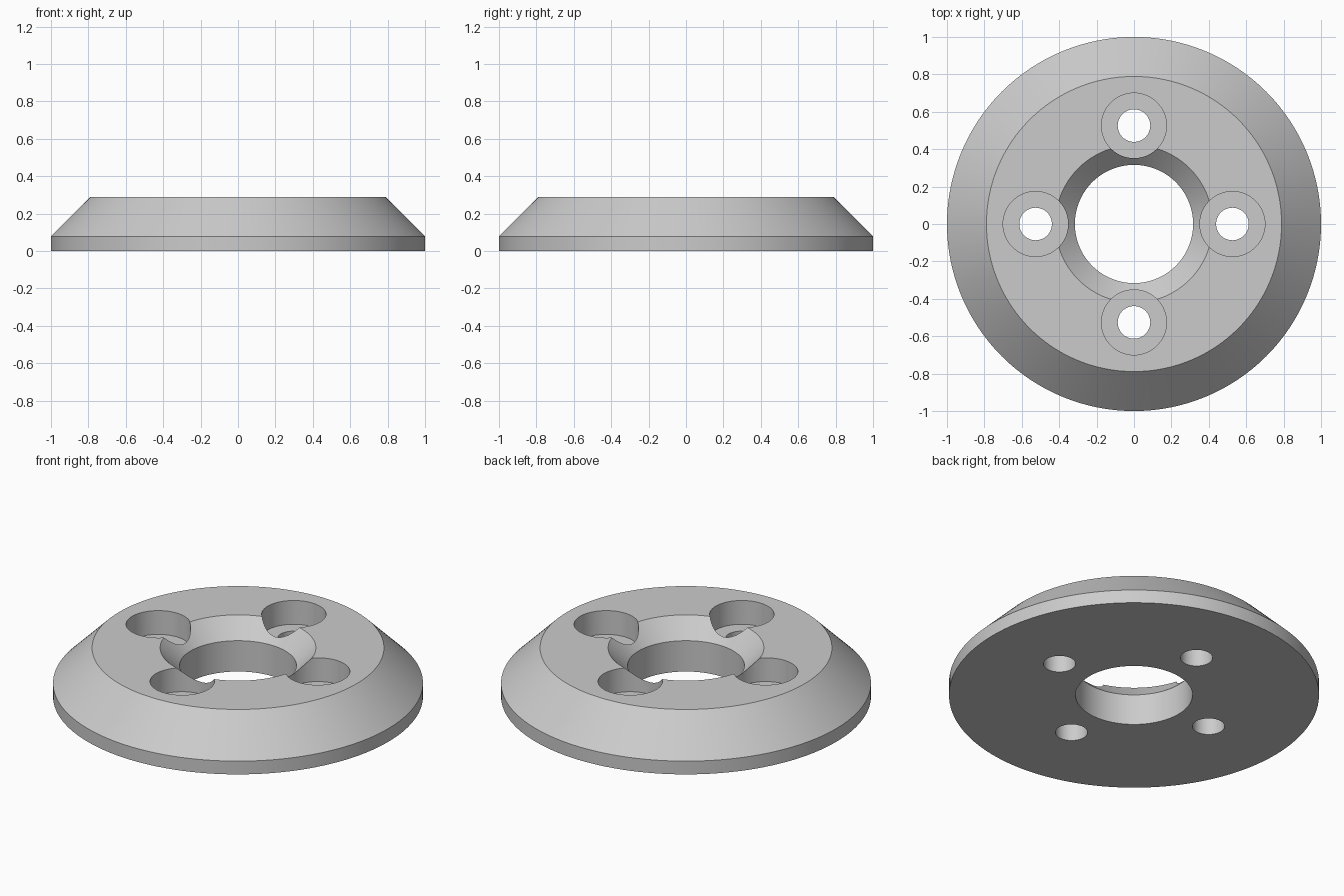
import bpy, bmesh, math
from mathutils import Matrix

cube = bpy.data.objects.get("Cube")
if cube:
    bpy.data.objects.remove(cube, do_unlink=True)

# Plain grey material
GREY = (0.6, 0.6, 0.6, 1.0)
grey = bpy.data.materials.new("grey metal")
grey.use_nodes = True
grey.diffuse_color = GREY
grey.node_tree.nodes["Principled BSDF"].inputs["Base Color"].default_value = GREY


def lathe(name, profile, segments, location=(0, 0, 0)):
    """Revolve a closed (radius, height) profile around z."""
    bm = bmesh.new()
    verts = [bm.verts.new((r, 0, z)) for r, z in profile]
    edges = [bm.edges.new((verts[i - 1], verts[i])) for i in range(len(verts))]
    bmesh.ops.spin(bm, geom=verts + edges, cent=(0, 0, 0), axis=(0, 0, 1),
                   angle=math.tau, steps=segments, use_merge=True)
    bmesh.ops.remove_doubles(bm, verts=bm.verts, dist=1e-4)
    bmesh.ops.dissolve_degenerate(bm, edges=bm.edges, dist=1e-5)
    bmesh.ops.recalc_face_normals(bm, faces=bm.faces)
    mesh = bpy.data.meshes.new(name)
    bm.to_mesh(mesh)
    bm.free()
    mesh.materials.append(grey)
    obj = bpy.data.objects.new(name, mesh)
    obj.location = location
    bpy.context.collection.objects.link(obj)
    return obj


TOP = 0.289
BORE, RIM = 0.316, 0.421
SEAT = TOP - 0.142

# Bevelled ring with a chamfered centre bore
ring = lathe("flange_ring", [
    (BORE, 0), (1, 0), (1, 0.079), (0.789, TOP),
    (RIM, TOP), (BORE, TOP - (RIM - BORE))], 128)

# Four counterbored screw holes
cutters = []
for i in range(4):
    spot = Matrix.Rotation(i * math.pi / 2, 3, 'Z') @ Matrix.Identity(3).col[0] * 0.526
    cutter = lathe("screw_hole_cutter", [
        (0, -0.1), (0.087, -0.1), (0.087, SEAT),
        (0.174, SEAT), (0.174, TOP + 0.1), (0, TOP + 0.1)], 64, spot)
    cutter.hide_render = True
    cutters.append(cutter)
    cut = ring.modifiers.new("screw_hole", 'BOOLEAN')
    cut.operation = 'DIFFERENCE'
    cut.solver = 'EXACT'
    cut.object = cutter

# Apply the cuts and discard the cutters
bpy.ops.object.select_all(action='DESELECT')
bpy.context.view_layer.objects.active = ring
ring.select_set(True)
for name in [m.name for m in ring.modifiers]:
    bpy.ops.object.modifier_apply(modifier=ring.modifiers[0].name)
for cutter in cutters:
    bpy.data.objects.remove(cutter, do_unlink=True)

# Smooth round walls with crisp rims
bpy.ops.object.shade_smooth_by_angle(angle=math.radians(30))
